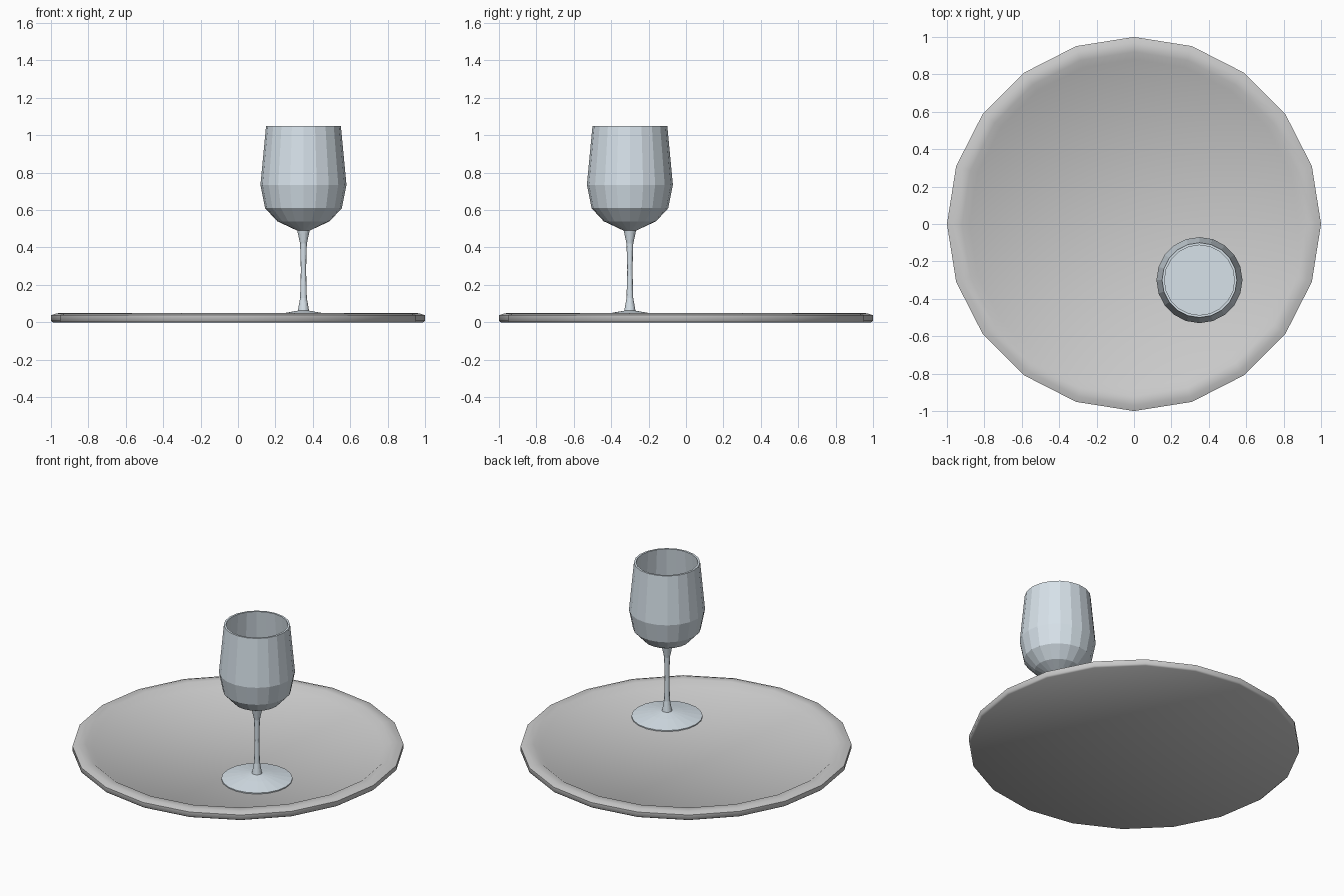
import bpy, bmesh, math

if "Cube" in bpy.data.objects:
    bpy.data.objects.remove(bpy.data.objects["Cube"])

def lathe(name, profile, sides, centre=(0, 0, 0), smooth=None, color=None):
    """Revolve an (r, z) profile about a vertical axis."""
    bm = bmesh.new()
    rings = []
    for r, z in profile:
        if r == 0:
            rings.append([bm.verts.new((0, 0, z))] * sides)
        else:
            rings.append([bm.verts.new((r * math.cos(2 * math.pi * i / sides),
                                        r * math.sin(2 * math.pi * i / sides), z))
                          for i in range(sides)])
    for a, b in zip(rings, rings[1:]):
        for i in range(sides):
            j = (i + 1) % sides
            bm.faces.new(list(dict.fromkeys((a[i], a[j], b[j], b[i]))))
    bmesh.ops.recalc_face_normals(bm, faces=bm.faces)
    mesh = bpy.data.meshes.new(name)
    bm.to_mesh(mesh)
    bm.free()
    obj = bpy.data.objects.new(name, mesh)
    obj.location = centre
    bpy.context.collection.objects.link(obj)
    if color:
        mat = bpy.data.materials.new(name + "_material")
        mat.diffuse_color = color
        mat.use_nodes = True
        mat.node_tree.nodes["Principled BSDF"].inputs["Base Color"].default_value = mat.diffuse_color
        mesh.materials.append(mat)
    if smooth:
        bpy.ops.object.select_all(action='DESELECT')
        obj.select_set(True)
        bpy.context.view_layer.objects.active = obj
        bpy.ops.object.shade_smooth_by_angle(angle=math.radians(smooth))
    return obj

# Round tray with a low raised rim
lathe("tray", [(0, 0), (0.99, 0), (1, 0.008), (1, 0.038), (0.97, 0.048),
               (0.92, 0.05), (0.88, 0.02), (0, 0.02)], 20, smooth=60)

# Stemmed glass: foot, stem, bowl outside, lip, bowl inside
lathe("glass", [(0, 0.02), (0.215, 0.02), (0.215, 0.027), (0.1, 0.05), (0.03, 0.062),
                (0.018, 0.13), (0.014, 0.28), (0.018, 0.42), (0.033, 0.49),
                (0.14, 0.54), (0.205, 0.61), (0.23, 0.735), (0.2, 1.05),
                (0.187, 1.05), (0.217, 0.735), (0.193, 0.62), (0, 0.62)],
      20, centre=(0.35, -0.3, 0), color=(0.68, 0.76, 0.82, 1))
